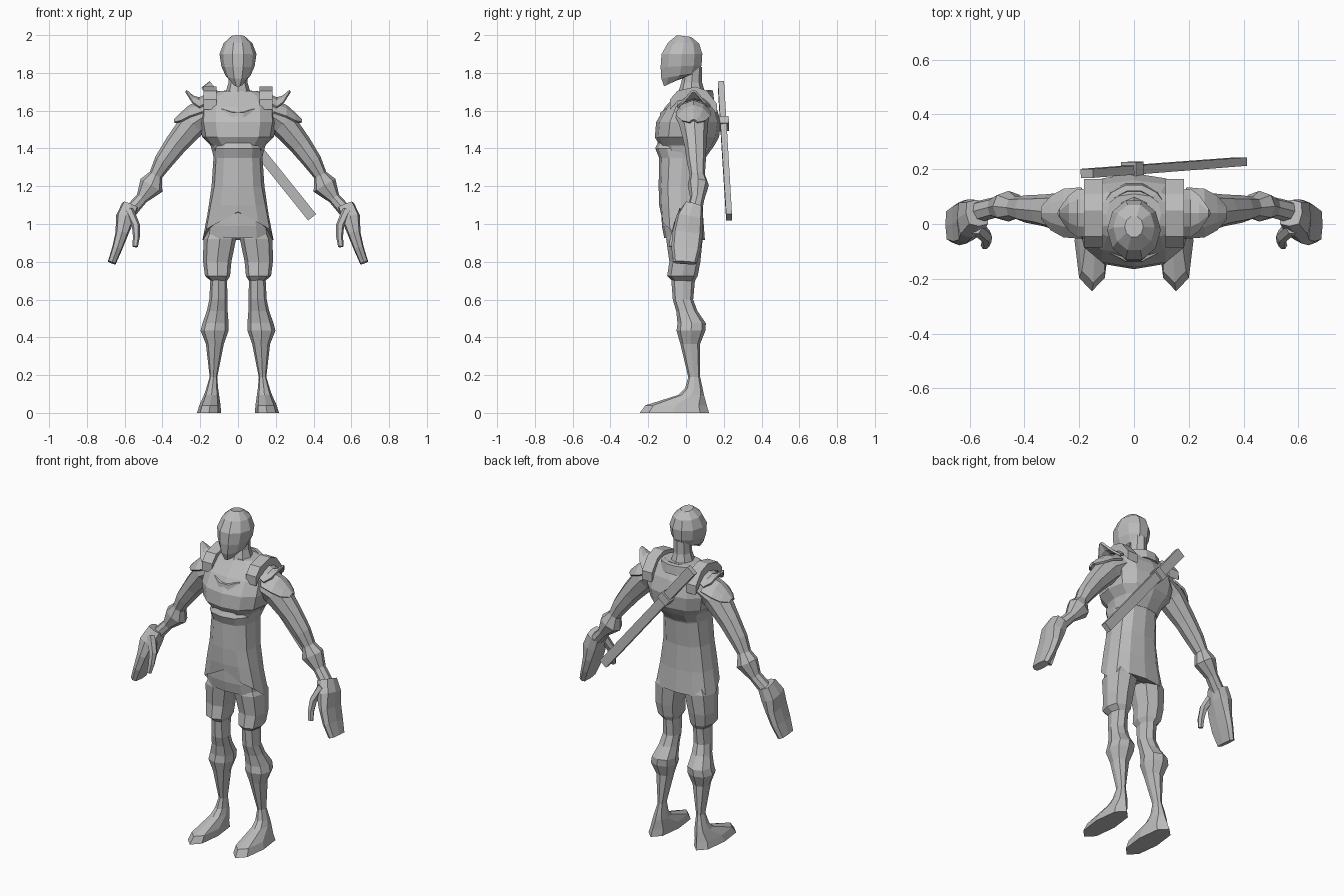
import bpy, bmesh, math
from mathutils import Vector

if "Cube" in bpy.data.objects:
    bpy.data.objects.remove(bpy.data.objects["Cube"])

grey = bpy.data.materials.new("plain grey")
grey.diffuse_color = (0.5, 0.5, 0.5, 1)
grey.use_nodes = True
grey.node_tree.nodes["Principled BSDF"].inputs["Base Color"].default_value = grey.diffuse_color


def finish(name, bm, mirror=False):
    bmesh.ops.recalc_face_normals(bm, faces=bm.faces)
    me = bpy.data.meshes.new(name)
    bm.to_mesh(me)
    bm.free()
    me.materials.append(grey)
    ob = bpy.data.objects.new(name, me)
    bpy.context.collection.objects.link(ob)
    if mirror:
        ob.modifiers.new("mirror", 'MIRROR')
    return ob


def ring(c, u, v, n, p):
    """Superellipse section around c; p raises the squareness."""
    off = math.pi / 4 if n == 4 else 0
    pts = []
    for i in range(n):
        a = 2 * math.pi * i / n + off
        co, si = math.cos(a), math.sin(a)
        pts.append(c + u * math.copysign(abs(co) ** (2 / p), co)
                   + v * math.copysign(abs(si) ** (2 / p), si))
    return pts


def loft(name, rings, mirror=False):
    bm = bmesh.new()
    rows = [[bm.verts.new(q) for q in r] for r in rings]
    n = len(rows[0])
    for a, b in zip(rows, rows[1:]):
        for i in range(n):
            j = (i + 1) % n
            bm.faces.new((a[i], a[j], b[j], b[i]))
    bm.faces.new(rows[0])
    bm.faces.new(rows[-1])
    return finish(name, bm, mirror)


def level(zf, zb, x0, x1, f, b, n=8, p=2.2):
    """Roughly horizontal section, front height zf and back height zb."""
    c = Vector(((x0 + x1) / 2, (f + b) / 2, (zf + zb) / 2))
    return ring(c, Vector(((x1 - x0) / 2, 0, 0)),
                Vector((0, (b - f) / 2, (zb - zf) / 2)), n, p)


def limb(name, secs, n=8, p=2.2, mirror=True):
    """Tube along (x, y, z, radius in front plane, radius in depth)."""
    pts = [Vector(s[:3]) for s in secs]
    out = []
    for i, s in enumerate(secs):
        t = (pts[min(i + 1, len(pts) - 1)] - pts[max(i - 1, 0)]).normalized()
        u = Vector((-t.z, 0, t.x)).normalized()
        out.append(ring(pts[i], u * s[3], t.cross(u) * s[4], n, p))
    return loft(name, out, mirror)


# Head and neck
head = [(1.728, 1.765, .028, -.118, -.04), (1.77, 1.80, .066, -.136, .07),
        (1.83, 1.84, .088, -.14, .088), (1.90, 1.90, .098, -.135, .092),
        (1.96, 1.955, .076, -.10, .074), (2.0, 1.99, .034, -.05, .03)]
loft("head", [level(a, b, -w, w, f, k, 10, 2) for a, b, w, f, k in head])
neck = [(1.62, .09, -.08, .12), (1.70, .065, -.04, .10),
        (1.75, .05, -.025, .085), (1.83, .048, -.01, .085)]
loft("neck", [level(z, z, -w, w, f, b, 8, 2) for z, w, f, b in neck])

# Upper body
chest = [(1.705, .10, -.035, .11), (1.68, .17, -.055, .125),
         (1.62, .20, -.11, .16), (1.54, .205, -.158, .185),
         (1.46, .19, -.165, .175), (1.415, .145, -.14, .15),
         (1.36, .13, -.12, .11)]
loft("chest", [level(z, z, -w, w, f, b, 12, 2.5) for z, w, f, b in chest])

# Tunic with a front hem that rises to a point, and the flap below it
tunic = [(1.43, .11, -.15, .12), (1.40, .133, -.163, .125),
         (1.35, .13, -.142, .105), (1.20, .14, -.145, .088),
         (1.05, .162, -.142, .09), (.915, .188, -.135, .10)]
rows = [level(z, z, -w, w, f, b, 12, 2.5) for z, w, f, b in tunic]
for q in rows[-1]:
    if q.y < -.06:
        q.z = 1.065 - abs(q.x) * .55
for q in rows[-2]:
    if q.y < -.06:
        q.z = 1.10
loft("tunic", rows)
flap = [(1.10, .145, -.13, .07), (.99, .165, -.128, .08), (.925, .172, -.115, .085)]
loft("tunic_flap", [level(z, z, -w, w, f, b, 12, 2.5) for z, w, f, b in flap])

# Collar around the neckline
bm = bmesh.new()
N = 14
loop = []
for i in range(N):
    a = 2 * math.pi * i / N
    c, s = math.cos(a), math.sin(a)
    base = Vector((.125 * c, .003 + .135 * s, 1.665 + (.10 if s < 0 else .02) * s))
    o = Vector((c, s, 0))
    loop.append([bm.verts.new(base + o * r + Vector((0, 0, z)))
                 for r, z in ((.015, -.03), (.008, .022), (-.014, .026), (-.02, -.03))])
for i in range(N):
    a, b = loop[i], loop[(i + 1) % N]
    for k in range(4):
        m = (k + 1) % 4
        bm.faces.new((a[k], b[k], b[m], a[m]))
finish("collar", bm)

# Shoulder straps
strap = [(-.085, 1.645), (-.045, 1.69), (.05, 1.712), (.11, 1.69), (.165, 1.62)]
loft("shoulder_strap",
     [[Vector((x, y, z + d)) for x, d in ((.115, .015), (.182, .015), (.182, -.04), (.115, -.04))]
      for y, z in strap], True)


# Shoulder plates: arched strips that end in a point
def plate(name, secs, drop):
    bm = bmesh.new()
    rows = [[bm.verts.new((x, .04 + t * w, z - drop * t * t * w / .09))
             for t in (-1, -.55, 0, .55, 1)] for x, z, w in secs]
    for a, b in zip(rows, rows[1:]):
        for i in range(4):
            bm.faces.new((a[i], a[i + 1], b[i + 1], b[i]))
    ob = finish(name, bm, True)
    m = ob.modifiers.new("thickness", 'SOLIDIFY')
    m.thickness = .012
    m.offset = 0


plate("upper_shoulder_plate", [(.15, 1.69, .08), (.205, 1.665, .085), (.24, 1.675, .06), (.275, 1.705, .012)], .05)
plate("lower_shoulder_plate", [(.19, 1.65, .09), (.255, 1.625, .085), (.30, 1.585, .06), (.335, 1.55, .02)], .06)

# Arms, gloves and thumbs
limb("arm", [(.13, .03, 1.60, .07, .10), (.235, .04, 1.535, .075, .078),
             (.33, .05, 1.42, .060, .058), (.395, .055, 1.33, .05, .05),
             (.435, .06, 1.26, .036, .04), (.458, .065, 1.205, .067, .056),
             (.51, .06, 1.135, .032, .038), (.585, .04, 1.05, .036, .04)])
limb("glove", [(.572, .04, 1.095, .045, .05), (.598, .02, 1.03, .05, .072),
               (.615, .008, .95, .034, .08), (.64, 0, .87, .027, .078),
               (.668, -.005, .795, .022, .062)], 8, 3.5)
limb("thumb", [(.575, -.01, 1.07, .025, .03), (.54, -.045, .99, .022, .025),
               (.538, -.065, .93, .018, .02), (.545, -.078, .88, .015, .015)], 6)

# Legs: shorts, then lower leg running into the foot
shorts = [(1.0, .01, .14, -.09, .07), (.92, .01, .183, -.105, .088),
          (.80, .035, .185, -.088, .076), (.725, .042, .175, -.10, .062),
          (.695, .06, .14, -.07, .045)]
loft("shorts_leg", [level(z, z, a, b, f, k, 8, 2.5) for z, a, b, f, k in shorts], True)
leg = [(.73, .058, .145, -.08, .05), (.60, .056, .152, -.07, .038),
       (.54, .055, .165, -.052, .06), (.475, .05, .188, -.045, .105),
       (.435, .05, .198, -.05, .103), (.365, .075, .17, -.03, .075),
       (.19, .11, .15, .012, .075), (.13, .105, .168, -.005, .088),
       (.095, .10, .18, -.04, .095), (.04, .092, .205, -.215, .11),
       (0, .09, .217, -.245, .122)]
loft("leg_and_foot", [level(z, z, a, b, f, k, 8, 2.3) for z, a, b, f, k in leg], True)

# Sheathed blade across the back, with its bracket
A, B = Vector((-.172, .185, 1.738)), Vector((.392, .228, 1.036))


def along(t, w, d):
    return (*A.lerp(B, t), w, d)


limb("sword_handle", [along(0, .03, .017), along(.30, .027, .017)], 4, 20, False)
limb("sword_sheath", [along(.30, .031, .02), along(.33, .028, .017), along(1, .028, .016)], 4, 20, False)
limb("sword_bracket", [along(.27, .036, .03), along(.32, .036, .03)], 4, 20, False)
